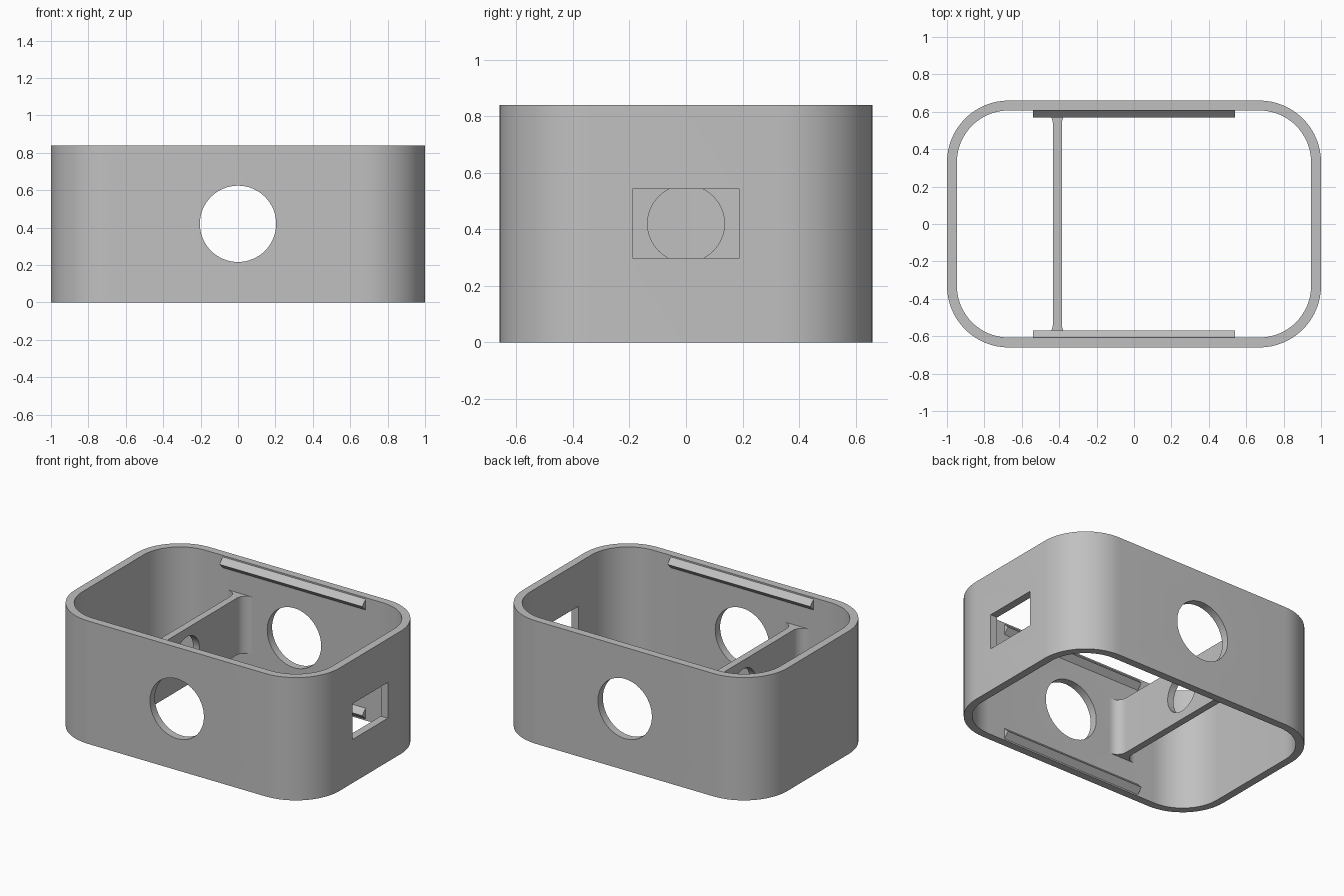
import bpy
import bmesh
from math import cos, sin, pi, radians

if "Cube" in bpy.data.objects:
    bpy.data.objects.remove(bpy.data.objects["Cube"], do_unlink=True)

HALF_X, HALF_Y, HEIGHT = 1.0, 0.66, 0.84
WALL, CORNER = 0.053, 0.33
MID = HEIGHT / 2
INNER_Y = HALF_Y - WALL

grey = bpy.data.materials.new("light_grey")
grey.use_nodes = True
colour = (0.53, 0.53, 0.53, 1)
grey.diffuse_color = colour
grey.node_tree.nodes["Principled BSDF"].inputs["Base Color"].default_value = colour


def arc(cx, cy, r, start, end, steps=16):
    """Points along an arc, angles in degrees."""
    angles = [radians(start + (end - start) * i / steps) for i in range(steps + 1)]
    return [(cx + r * cos(a), cy + r * sin(a)) for a in angles]


def rounded_rect(hx, hy, r):
    points = []
    for i, (sx, sy) in enumerate([(1, 1), (-1, 1), (-1, -1), (1, -1)]):
        points += arc(sx * (hx - r), sy * (hy - r), r, 90 * i, 90 * i + 90)
    return points


def prism(name, outline, low, high, axis="z"):
    """Extrude an outline along an axis; for x it is (y, z), for y it is (x, z)."""
    place = {"x": lambda a, b, t: (t, a, b),
             "y": lambda a, b, t: (a, t, b),
             "z": lambda a, b, t: (a, b, t)}[axis]
    bm = bmesh.new()
    base = [bm.verts.new(place(a, b, low)) for a, b in outline]
    top = [bm.verts.new(place(a, b, high)) for a, b in outline]
    bm.faces.new(base)
    bm.faces.new(top)
    for i in range(len(base)):
        j = (i + 1) % len(base)
        bm.faces.new((base[i], base[j], top[j], top[i]))
    bmesh.ops.recalc_face_normals(bm, faces=bm.faces)
    mesh = bpy.data.meshes.new(name)
    bm.to_mesh(mesh)
    bm.free()
    mesh.materials.append(grey)
    obj = bpy.data.objects.new(name, mesh)
    bpy.context.collection.objects.link(obj)
    return obj


def select(obj):
    bpy.ops.object.select_all(action="DESELECT")
    obj.select_set(True)
    bpy.context.view_layer.objects.active = obj


def cut(obj, cutter):
    select(obj)
    mod = obj.modifiers.new("cut", "BOOLEAN")
    mod.operation = "DIFFERENCE"
    mod.solver = "EXACT"
    mod.object = cutter
    bpy.ops.object.modifier_apply(modifier=mod.name)
    bpy.data.objects.remove(cutter, do_unlink=True)


def circle(r):
    return arc(0, MID, r, 0, 360, 64)[:-1]


# Open rounded shell
shell = prism("shell", rounded_rect(HALF_X, HALF_Y, CORNER), 0, HEIGHT)
cut(shell, prism("cavity", rounded_rect(HALF_X - WALL, INNER_Y, CORNER - WALL),
                 -0.1, HEIGHT + 0.1))

# Round holes through front and back, rectangular window in one end
cut(shell, prism("round_hole", circle(0.204), -1, 1, "y"))
window = [(sy * 0.19, MID + sz * 0.122)
          for sy, sz in [(-1, -1), (1, -1), (1, 1), (-1, 1)]]
cut(shell, prism("window", window, 0.8, 1.2, "x"))

# Cross wall with filleted ends and a round hole
WALL_X, HALF_T, FILLET = -0.41, 0.024, 0.07
END = INNER_Y + 0.01
near, far = HALF_T + FILLET, INNER_Y - FILLET
quarter = [(near, END)] + arc(near, far, FILLET, 90, 180, 10)
side = quarter + [(x, -y) for x, y in reversed(quarter)]
outline = side + [(-x, -y) for x, y in side]
cross_wall = prism("cross_wall", [(WALL_X + x, y) for x, y in outline],
                   MID - 0.195, MID + 0.195)
cut(cross_wall, prism("cross_hole", circle(0.136), -0.8, 0, "x"))

for obj in (shell, cross_wall):
    select(obj)
    bpy.ops.object.shade_smooth_by_angle(angle=radians(30))

# Triangular snap ridges along the top and bottom of the long walls
RIDGE = 0.037
for side_name, sy in (("front", -1), ("back", 1)):
    for level, z in (("top", HEIGHT - 0.047), ("bottom", 0.047)):
        ridge = [(sy * INNER_Y, z - RIDGE), (sy * (INNER_Y - RIDGE), z),
                 (sy * INNER_Y, z + RIDGE), (sy * (INNER_Y + 0.01), z)]
        prism(f"{side_name}_{level}_ridge", ridge, -0.54, 0.54, "x")
